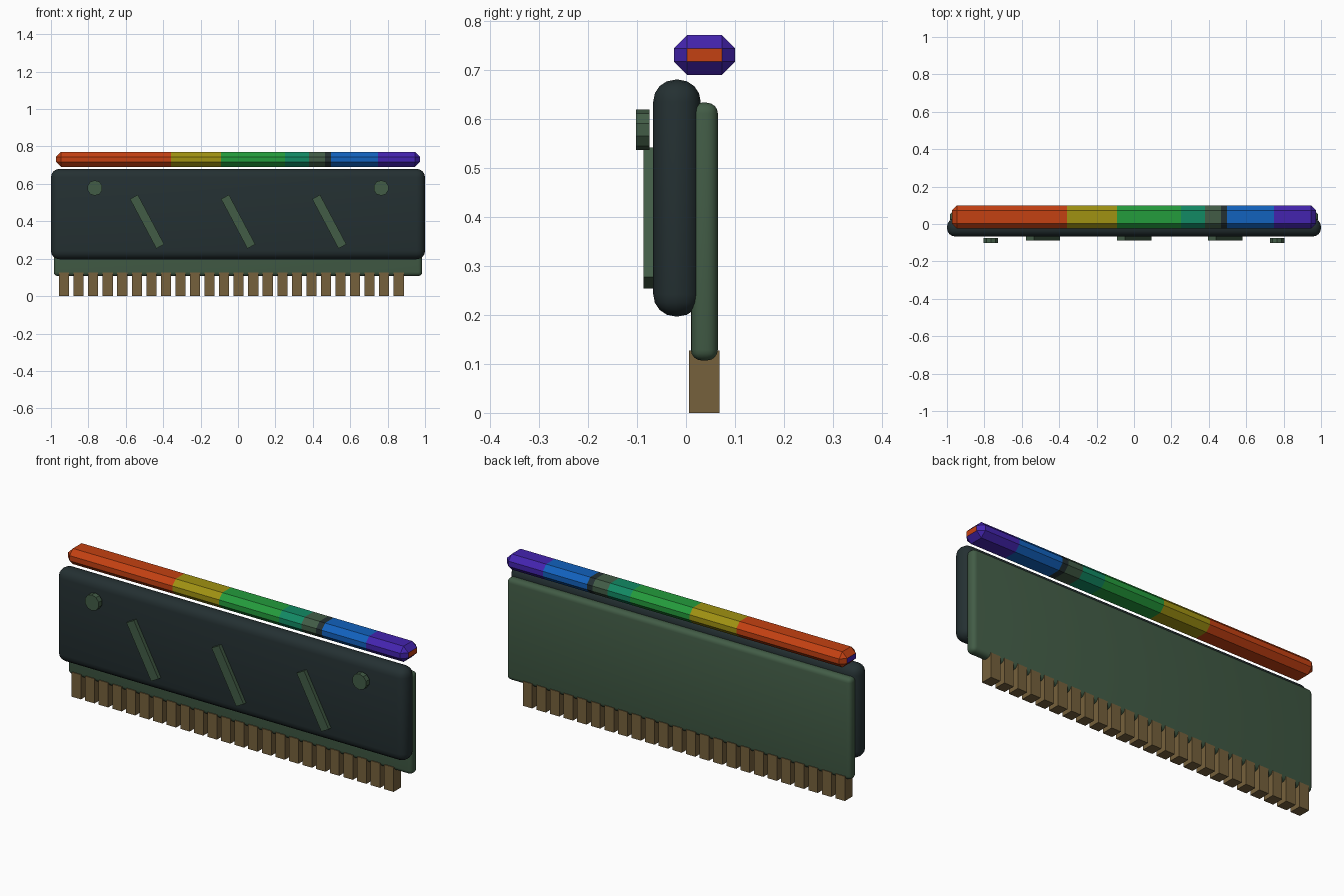
import bpy, bmesh, math
from mathutils import Matrix, Vector

cube = bpy.data.objects.get("Cube")
if cube:
    bpy.data.objects.remove(cube, do_unlink=True)


def material(name, rgb):
    """Flat material from 0-255 display values."""
    lin = [((c / 255 + 0.055) / 1.055) ** 2.4 for c in rgb] + [1]
    m = bpy.data.materials.new(name)
    m.use_nodes = True
    m.diffuse_color = lin
    m.node_tree.nodes["Principled BSDF"].inputs["Base Color"].default_value = lin
    return m


charcoal = material("charcoal", (36, 48, 50))
board_green = material("board green", (66, 92, 70))
bronze = material("bronze", (118, 97, 60))
orange = material("orange", (196, 65, 18))
yellow = material("yellow", (160, 146, 18))
green = material("green", (36, 156, 60))
teal = material("teal", (18, 138, 100))
blue = material("blue", (18, 98, 190))
purple = material("purple", (68, 36, 175))


def box_mesh(lo, hi, bevel=0, segments=1):
    """bmesh box between two corners, optionally with rounded edges."""
    lo, hi = Vector(lo), Vector(hi)
    bm = bmesh.new()
    bmesh.ops.create_cube(bm, size=1)
    bmesh.ops.scale(bm, vec=hi - lo, verts=bm.verts)
    bmesh.ops.translate(bm, vec=(lo + hi) / 2, verts=bm.verts)
    if bevel:
        bmesh.ops.bevel(bm, geom=bm.edges[:], offset=bevel, segments=segments,
                        profile=0.5, affect='EDGES')
    return bm


def finish(bm, name, mats, smooth=False):
    mesh = bpy.data.meshes.new(name)
    bm.to_mesh(mesh)
    bm.free()
    for m in mats:
        mesh.materials.append(m)
    obj = bpy.data.objects.new(name, mesh)
    bpy.context.collection.objects.link(obj)
    if smooth:
        bpy.ops.object.select_all(action='DESELECT')
        obj.select_set(True)
        bpy.context.view_layer.objects.active = obj
        bpy.ops.object.shade_smooth_by_angle(angle=math.radians(35))
    return obj


# Heat spreader and circuit board
finish(box_mesh((-1, -0.067, 0.197), (1, 0.03, 0.68), 0.045, 4),
       "heat_spreader", [charcoal], True)
finish(box_mesh((-0.985, 0.01, 0.107), (0.985, 0.065, 0.633), 0.022, 4),
       "circuit_board", [board_green], True)

# Row of contact pins
for i in range(24):
    x = -0.957 + i * 0.0778
    finish(box_mesh((x, 0.006, 0), (x + 0.054, 0.068, 0.127)),
           f"contact_pin_{i + 1}", [bronze])

# Slanted ribs on the spreader
for i, side in enumerate(("right", "middle", "left")):
    bm = box_mesh((-0.024, -0.087, -0.15), (0.024, -0.06, 0.15))
    bmesh.ops.rotate(bm, verts=bm.verts, matrix=Matrix.Rotation(math.radians(-28), 3, 'Y'))
    bmesh.ops.translate(bm, verts=bm.verts, vec=(-0.486 + i * 0.487, 0, 0.398))
    # the rotation must slope from upper right side to lower left side
    finish(bm, f"slanted_rib_{side}", [board_green])

# Round studs
for side, x in (("right", -0.765), ("left", 0.765)):
    bm = bmesh.new()
    bmesh.ops.create_cone(bm, cap_ends=True, segments=10, radius1=0.041,
                          radius2=0.041, depth=0.028)
    bmesh.ops.rotate(bm, verts=bm.verts, matrix=Matrix.Rotation(math.pi / 2, 3, 'X'))
    bmesh.ops.translate(bm, verts=bm.verts, vec=(x, -0.088, 0.578))
    finish(bm, f"stud_{side}", [board_green])

# Light bar cut into coloured bands, with the end caps swapped in colour
bands = [orange, yellow, green, teal, board_green, charcoal, blue, purple]
cuts = [-0.358, -0.091, 0.251, 0.38, 0.465, 0.497, 0.749]
bm = box_mesh((-0.973, -0.025, 0.69), (0.973, 0.1, 0.771), 0.027)
for x in cuts:
    bmesh.ops.bisect_plane(bm, geom=bm.verts[:] + bm.edges[:] + bm.faces[:],
                           plane_co=(x, 0, 0), plane_no=(1, 0, 0))
bm.normal_update()
for f in bm.faces:
    x = f.calc_center_median().x
    f.material_index = sum(x > c for c in cuts)
    if abs(f.normal.x) > 0.95:
        f.material_index = len(cuts) - f.material_index
finish(bm, "light_bar", bands)
